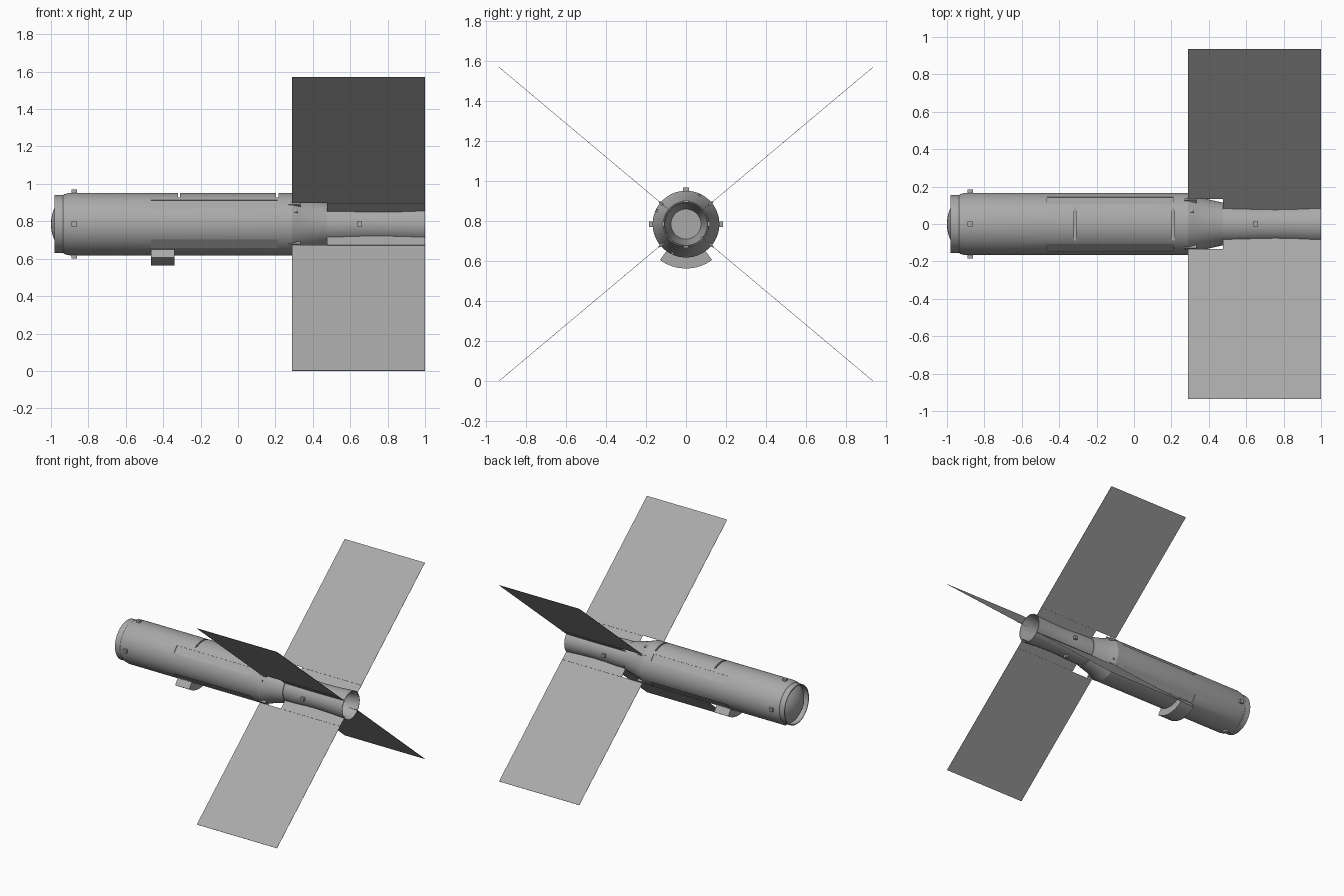
import bpy, bmesh, math
from mathutils import Matrix, Vector

cube = bpy.data.objects.get("Cube")
if cube:
    bpy.data.objects.remove(cube)

AXIS_Z = 0.785
BODY_R = 0.167
FIN_ANGLE = math.radians(40)
CENTRE = Matrix.Translation((0, 0, AXIS_Z))

grey = bpy.data.materials.new("mid_grey")
grey.use_nodes = True
grey.diffuse_color = (0.4, 0.4, 0.4, 1)
grey.node_tree.nodes["Principled BSDF"].inputs["Base Color"].default_value = grey.diffuse_color


def finish(name, bm, smooth=True):
    bmesh.ops.recalc_face_normals(bm, faces=bm.faces)
    mesh = bpy.data.meshes.new(name)
    bm.to_mesh(mesh)
    bm.free()
    mesh.materials.append(grey)
    if smooth:
        mesh.shade_smooth()
        mesh.set_sharp_from_angle(angle=math.radians(30))
    obj = bpy.data.objects.new(name, mesh)
    bpy.context.collection.objects.link(obj)
    return obj


def lathe(name, profile, steps=64):
    """Turn (x, radius) points around the long axis."""
    bm = bmesh.new()
    verts = [bm.verts.new((x, 0, r)) for x, r in profile]
    edges = [bm.edges.new(pair) for pair in zip(verts, verts[1:])]
    bmesh.ops.spin(bm, geom=verts + edges, cent=(0, 0, 0), axis=(1, 0, 0),
                   angle=math.tau, steps=steps, use_merge=True)
    bmesh.ops.remove_doubles(bm, verts=bm.verts, dist=1e-5)
    bm.transform(CENTRE)
    return finish(name, bm)


def add_box(bm, angle, x0, x1, r0, r1, width):
    """Box reaching outward from the axis; angle runs from +y towards +z."""
    size = Matrix.Diagonal((x1 - x0, r1 - r0, width, 1))
    place = Matrix.Translation(((x0 + x1) / 2, (r0 + r1) / 2, 0))
    turn = Matrix.Rotation(angle, 4, 'X')
    bmesh.ops.create_cube(bm, size=1, matrix=CENTRE @ turn @ place @ size)


def box(name, *dims):
    bm = bmesh.new()
    add_box(bm, *dims)
    return finish(name, bm, False)


# Main tube with a hollow front collar
body = lathe("body_tube", [
    (-0.935, 0), (-0.935, 0.148), (-0.98, 0.148), (-0.98, 0.155),
    (-0.935, 0.155), (-0.93, 0.16), (-0.9, BODY_R), (0.29, BODY_R), (0.29, 0)])

# Cut the long fin slots and the two top grooves
fin_angles = [FIN_ANGLE, math.pi - FIN_ANGLE, math.pi + FIN_ANGLE, -FIN_ANGLE]
bm = bmesh.new()
for a in fin_angles:
    add_box(bm, a, -0.465, 0.21, 0.161, 0.2, 0.061)
for x in (-0.315, 0.21):
    add_box(bm, math.pi / 2, x - 0.006, x + 0.006, 0.142, 0.2, 0.3)
cutter = finish("slot_cutter", bm, False)
cutter.hide_render = True
mod = body.modifiers.new("slots", 'BOOLEAN')
mod.operation = 'DIFFERENCE'
mod.object = cutter
depsgraph = bpy.context.evaluated_depsgraph_get()
cut_mesh = bpy.data.meshes.new_from_object(body.evaluated_get(depsgraph))
body.modifiers.clear()
body.data = cut_mesh
bpy.data.objects.remove(cutter)
cut_mesh.shade_smooth()
cut_mesh.set_sharp_from_angle(angle=math.radians(30))

# Seeker dome inside the collar
DOME_R = 0.21
dome = []
for i in range(9):
    t = math.asin(0.147 / DOME_R) * i / 8
    dome.append((-1 + DOME_R * (1 - math.cos(t)), DOME_R * math.sin(t)))
lathe("nose_dome", dome)

# Tapered rear section and flared hollow tail
lathe("rear_cone", [(0.285, 0), (0.285, 0.165), (0.29, BODY_R), (0.33, 0.152),
                    (0.37, 0.138), (0.475, 0.114), (0.475, 0)])
lathe("tail_nozzle", [
    (0.47, 0), (0.47, 0.108), (0.56, 0.107), (0.66, 0.102), (0.76, 0.1),
    (0.88, 0.104), (1.0, 0.111), (1.0, 0.107), (0.9, 0.09), (0.8, 0.075), (0.8, 0)])

# Four thin fins, each with a root strip, hinge and bracket
for i, a in enumerate(fin_angles, 1):
    box(f"fin_panel_{i}", a, 0.29, 1.0, 0.177, 1.221, 0.002)
    box(f"fin_root_{i}", a, 0.475, 1.0, 0.095, 0.174, 0.002)
    box(f"fin_hinge_{i}", a, 0.475, 1.0, 0.172, 0.179, 0.006)
    box(f"fin_bracket_{i}", a, 0.27, 0.335, 0.12, 0.172, 0.012)

# Small studs around the nose and the tail
for i in range(4):
    a = i * math.pi / 2
    box(f"nose_stud_{i + 1}", a, -0.89, -0.862, 0.15, 0.184, 0.028)
    box(f"tail_stud_{i + 1}", a, 0.637, 0.663, 0.09, 0.12, 0.026)
    box(f"cone_stud_{i + 1}", a + math.radians(65), 0.302, 0.318, 0.14, 0.165, 0.014)

# Curved belly block, an arc swept under the body
bm = bmesh.new()
start = -math.pi / 2 - math.radians(36)
ring = []
for x, r in ((-0.465, 0.16), (-0.34, 0.16), (-0.34, 0.222), (-0.465, 0.222)):
    ring.append(bm.verts.new((x, r * math.cos(start), r * math.sin(start))))
face = bm.faces.new(ring)
swept = bmesh.ops.spin(bm, geom=[face], cent=(0, 0, 0), axis=(1, 0, 0),
                       angle=math.radians(72), steps=16)
if not face.is_valid or all(len(e.link_faces) > 1 for e in bm.edges):
    pass
else:
    bmesh.ops.holes_fill(bm, edges=bm.edges, sides=4)
bm.transform(CENTRE)
finish("belly_block", bm)
